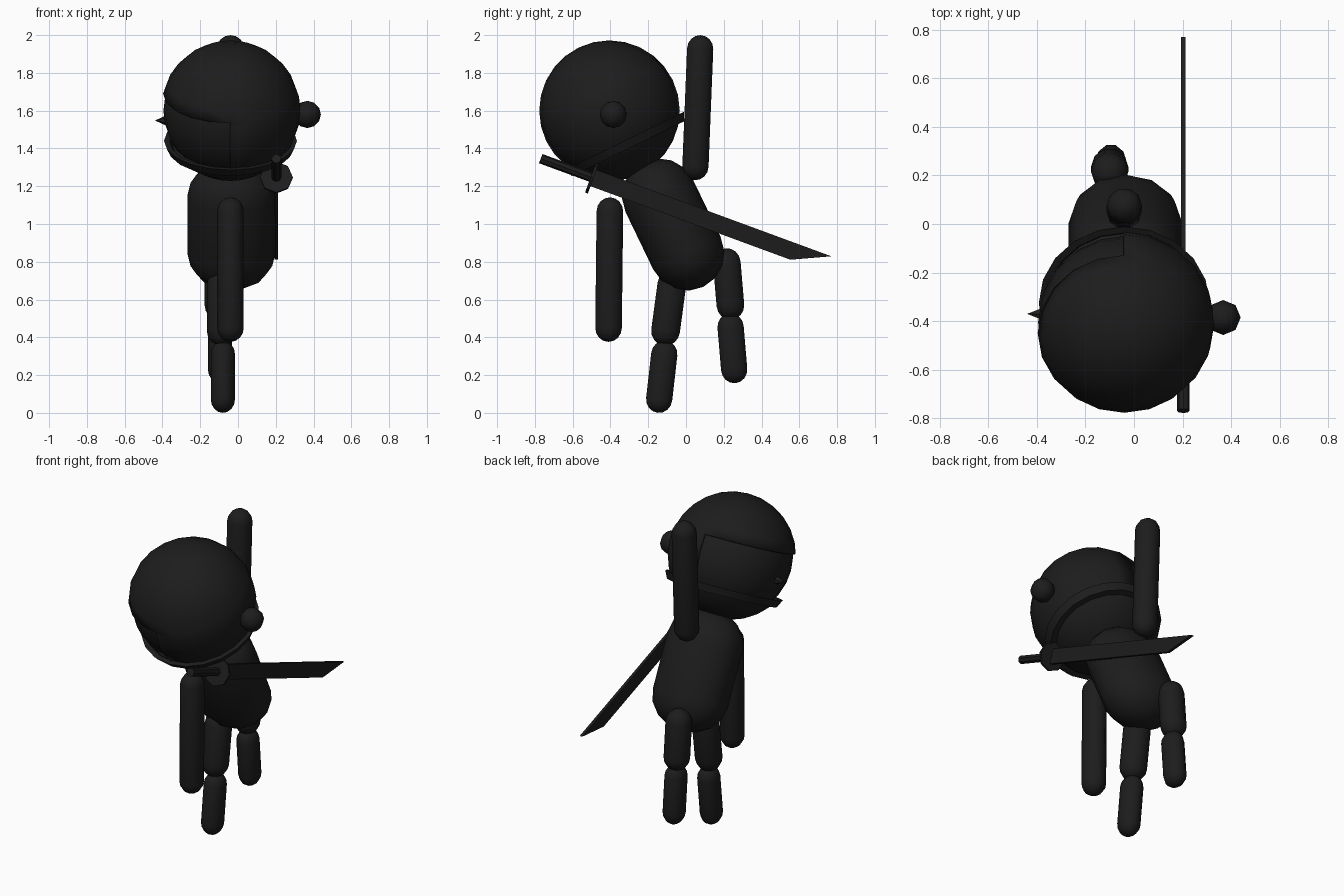
import bpy, bmesh, math
from mathutils import Matrix, Vector

if "Cube" in bpy.data.objects:
    bpy.data.objects.remove(bpy.data.objects["Cube"])

black = bpy.data.materials.new("black")
black.diffuse_color = (0.012, 0.012, 0.012, 1)
black.use_nodes = True
black.node_tree.nodes["Principled BSDF"].inputs["Base Color"].default_value = black.diffuse_color
TILT = Matrix.Rotation(math.radians(26), 4, 'X')      # the body leans toward -y


def finish(name, bm, matrix, angle=40):
    bmesh.ops.recalc_face_normals(bm, faces=bm.faces)
    me = bpy.data.meshes.new(name)
    bm.to_mesh(me)
    bm.free()
    ob = bpy.data.objects.new(name, me)
    bpy.context.collection.objects.link(ob)
    ob.matrix_world = matrix
    me.materials.append(black)
    bpy.ops.object.select_all(action='DESELECT')
    ob.select_set(True)
    bpy.context.view_layer.objects.active = ob
    bpy.ops.object.shade_smooth_by_angle(angle=math.radians(angle))
    return ob


def lathe(name, profile, segs, matrix, angle=40):
    bm = bmesh.new()
    verts = [bm.verts.new((r, 0, z)) for r, z in profile]
    edges = [bm.edges.new(e) for e in zip(verts, verts[1:])]
    bmesh.ops.spin(bm, geom=verts + edges, axis=(0, 0, 1), cent=(0, 0, 0),
                   steps=segs, angle=math.tau)
    bmesh.ops.remove_doubles(bm, verts=bm.verts, dist=1e-4)
    return finish(name, bm, matrix, angle)


def capsule(name, x, a, b, r, segs=10, xscale=1.0, rings=4):
    """Round-ended limb between (y, z) points a and b."""
    a, b = Vector((x, *a)), Vector((x, *b))
    d = b - a
    arc = [math.pi / 2 * i / rings for i in range(rings + 1)]
    prof = [(r * math.sin(t), -r * math.cos(t)) for t in arc]
    prof += [(r * math.cos(t), d.length + r * math.sin(t)) for t in arc]
    lean = Matrix.Rotation(math.atan2(-d.y, d.z), 4, 'X')
    return lathe(name, prof, segs,
                 Matrix.Translation(a) @ lean @ Matrix.Diagonal((xscale, 1, 1, 1)), 60)


def ball(name, centre, r, u, v, matrix=Matrix()):
    bm = bmesh.new()
    bmesh.ops.create_uvsphere(bm, u_segments=u, v_segments=v, radius=r)
    return finish(name, bm, Matrix.Translation(centre) @ matrix, 60)


# Torso and limbs
capsule("torso", -0.035, (0.005, 0.845), (-0.142, 1.15), 0.198, 12, 1.18)
capsule("lowered_arm", -0.04, (-0.41, 0.45), (-0.403, 1.067), 0.074, 10, 0.95)
capsule("raised_arm", -0.04, (0.05, 1.305), (0.075, 1.927), 0.073)
capsule("near_upper_leg", -0.085, (-0.108, 0.435), (-0.075, 0.68), 0.08)
capsule("near_lower_leg", -0.08, (-0.142, 0.073), (-0.115, 0.31), 0.073, 10, 0.88)
capsule("far_upper_leg", -0.1, (0.235, 0.57), (0.216, 0.795), 0.077)
capsule("far_lower_leg", -0.095, (0.255, 0.23), (0.236, 0.455), 0.073, 10, 0.88)

# Head: face inside a hood whose opening looks toward -x
HEAD = Vector((-0.04, -0.405, 1.6))
HEAD_M = Matrix.Translation(HEAD) @ TILT
R = 0.372
ball("face", HEAD, 0.355, 20, 14, TILT)

bm = bmesh.new()
bmesh.ops.create_uvsphere(bm, u_segments=20, v_segments=14, radius=R)
for co, no in (((0, 0, 0.1), (0, 0, 1)), ((0, 0, -0.2), (0, 0, 1)), ((0, 0, 0), (1, 0, 0))):
    bmesh.ops.bisect_plane(bm, geom=bm.verts[:] + bm.edges[:] + bm.faces[:],
                           plane_co=co, plane_no=no, dist=1e-4)
opening = []
for f in bm.faces:
    c = f.calc_center_median()
    if c.x < 0 and -0.2 < c.z < 0.1:
        opening.append(f)
bmesh.ops.delete(bm, geom=opening, context='FACES')
hood = finish("hood", bm, HEAD_M)
mod = hood.modifiers.new("thickness", 'SOLIDIFY')
mod.thickness = 0.022
mod.offset = -1

# Band around the lower head
lathe("head_band", [(0.322, -0.18), (0.352, -0.178), (0.33, -0.224), (0.295, -0.224),
                    (0.322, -0.18)], 20, HEAD_M, 30)

# Hair knot at the back and pointed nose at the front
ball("hair_knot", (0.367, -0.385, 1.58), 0.072, 8, 6)
lathe("nose", [(0, 0), (0.045, 0), (0, 0.1)], 6,
      Matrix.Translation((-0.34, -0.37, 1.548)) @ Matrix.Rotation(-math.pi / 2, 4, 'Y'), 30)

# Sword slung across the back: local +z runs along the blade from the guard
SWORD = Matrix.Translation((0.203, -0.497, 1.246)) @ Matrix.Rotation(math.radians(-110.2), 4, 'X')
lathe("sword_guard", [(0, -0.008), (0.087, -0.008), (0.087, 0.008), (0, 0.008)], 8, SWORD, 30)
lathe("sword_handle", [(0, -0.29), (0.026, -0.29), (0.026, 0), (0, 0)], 8, SWORD, 30)

along = Vector((0, math.cos(math.radians(20.2)), -math.sin(math.radians(20.2))))
across = Vector((0, -along.z, along.y))
bm = bmesh.new()
outline = [(0, -0.046), (1.135, -0.046), (1.333, 0.046), (0, 0.046)]
face = bm.faces.new([bm.verts.new(along * s + across * w - Vector((0.009, 0, 0)))
                     for s, w in outline])
ext = bmesh.ops.extrude_face_region(bm, geom=[face])
bmesh.ops.translate(bm, vec=(0.018, 0, 0),
                    verts=[g for g in ext["geom"] if isinstance(g, bmesh.types.BMVert)])
finish("sword_blade", bm, Matrix.Translation((0.203, -0.497, 1.246)), 30)
